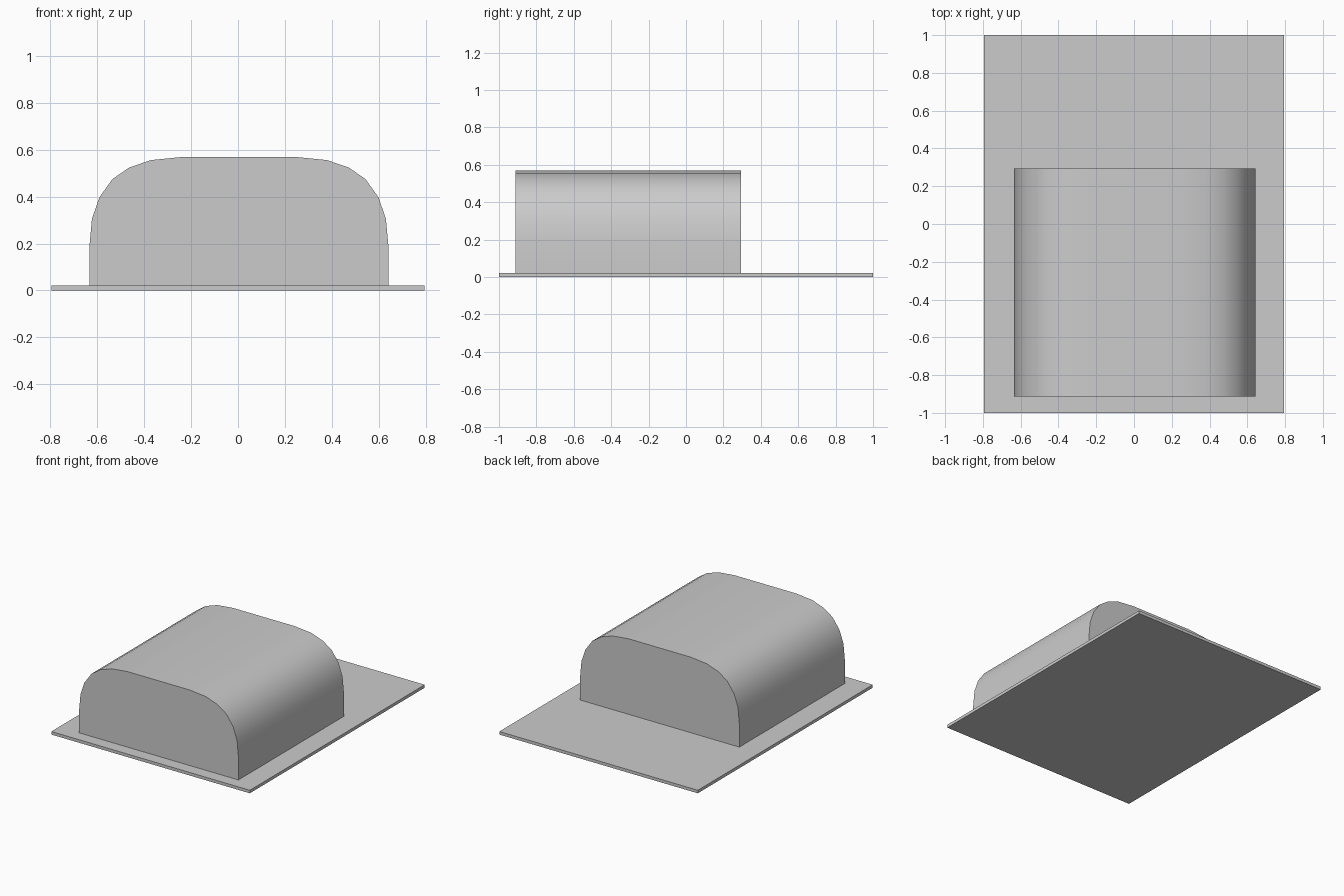
import bpy, bmesh
from mathutils import Vector

if "Cube" in bpy.data.objects:
    bpy.data.objects.remove(bpy.data.objects["Cube"])

PLATE_TOP = 0.022


def extrude_profile(name, profile, y0, y1):
    """Closed prism from an (x, z) outline swept along y."""
    bm = bmesh.new()
    face = bm.faces.new([bm.verts.new((x, y0, z)) for x, z in profile])
    swept = bmesh.ops.extrude_face_region(bm, geom=[face], use_keep_orig=True)
    moved = [g for g in swept["geom"] if isinstance(g, bmesh.types.BMVert)]
    bmesh.ops.translate(bm, verts=moved, vec=Vector((0, y1 - y0, 0)))
    bmesh.ops.recalc_face_normals(bm, faces=bm.faces)
    mesh = bpy.data.meshes.new(name)
    bm.to_mesh(mesh)
    bm.free()
    obj = bpy.data.objects.new(name, mesh)
    bpy.context.collection.objects.link(obj)
    return obj


# Thin base plate
extrude_profile("base_plate", [(-0.795, 0), (0.795, 0), (0.795, PLATE_TOP), (-0.795, PLATE_TOP)], -1, 1)

# Rounded housing: half outline, mirrored about its slightly offset centre
half = [(0.638, PLATE_TOP), (0.638, 0.187), (0.627, 0.306), (0.595, 0.398),
        (0.540, 0.475), (0.469, 0.524), (0.376, 0.556), (0.247, 0.569)]
cx = 0.004
outline = [(cx + x, z) for x, z in half] + [(cx - x, z) for x, z in reversed(half)]
housing = extrude_profile("rounded_housing", outline, -0.912, 0.295)

# Smooth the curved shell, keep the end caps crisp
bpy.context.view_layer.objects.active = housing
housing.select_set(True)
bpy.ops.object.shade_smooth_by_angle(angle=0.6)
